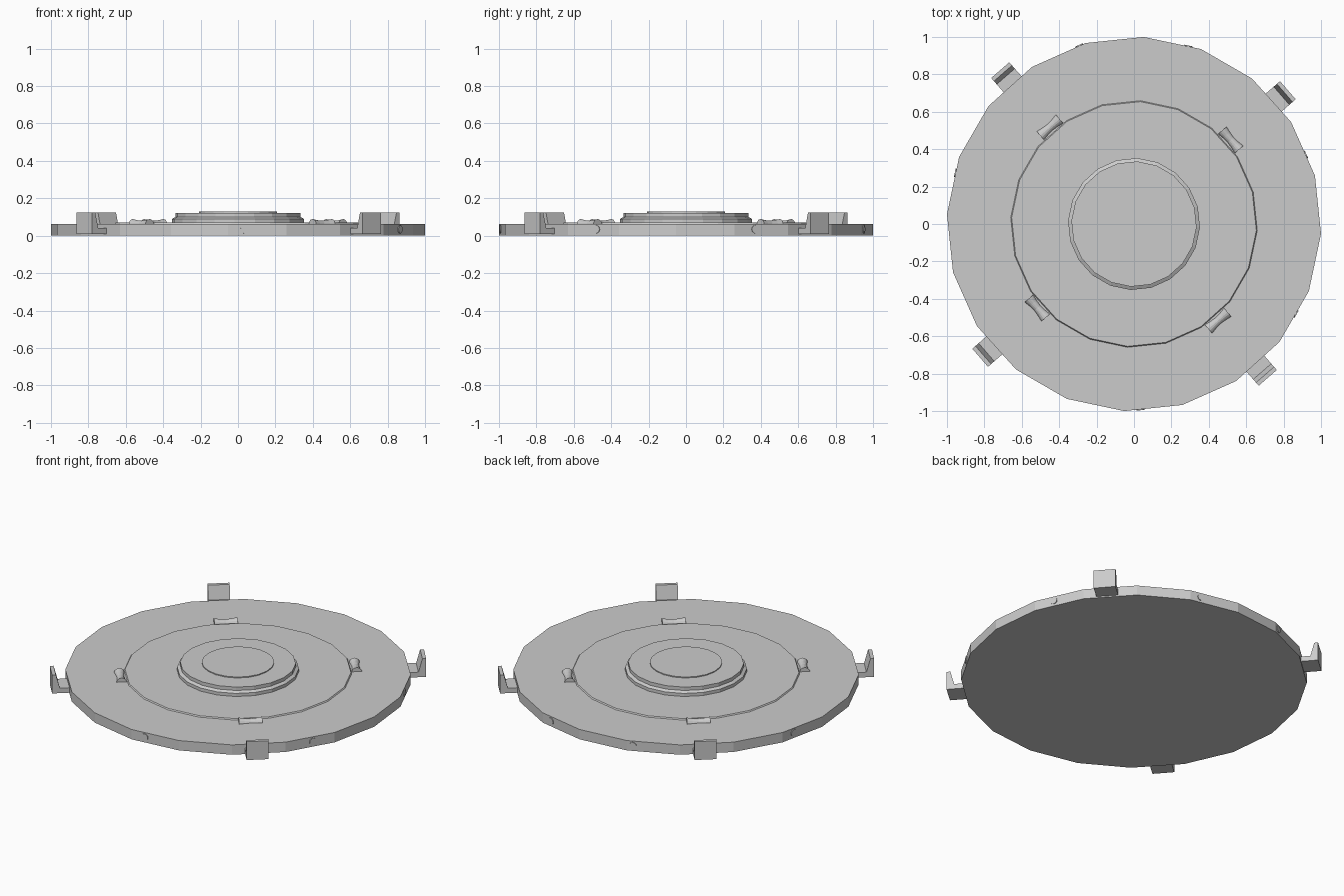
import bpy, bmesh
from math import radians, cos, sin, pi
from mathutils import Matrix

if "Cube" in bpy.data.objects:
    bpy.data.objects.remove(bpy.data.objects["Cube"])

OFFSET = radians(-3)  # disc facets are turned slightly


def make_object(name, bm):
    bmesh.ops.remove_doubles(bm, verts=bm.verts, dist=1e-5)
    bmesh.ops.recalc_face_normals(bm, faces=bm.faces)
    me = bpy.data.meshes.new(name)
    bm.to_mesh(me)
    bm.free()
    ob = bpy.data.objects.new(name, me)
    bpy.context.collection.objects.link(ob)
    return ob


def loft(name, rings):
    """Closed solid through a list of equal-length point rings."""
    bm = bmesh.new()
    rows = [[bm.verts.new(p) for p in ring] for ring in rings]
    n = len(rows[0])
    for a, b in zip(rows, rows[1:]):
        for i in range(n):
            j = (i + 1) % n
            bm.faces.new((a[i], a[j], b[j], b[i]))
    bm.faces.new(rows[0][::-1])
    bm.faces.new(rows[-1])
    return make_object(name, bm)


def turned(name, profile, sides=20):
    return loft(name, [[(r * cos(OFFSET + 2 * pi * i / sides),
                         r * sin(OFFSET + 2 * pi * i / sides), z)
                        for i in range(sides)] for r, z in profile])


# Main disc with a barely raised inner plateau
turned("base_disc", [(1.0014, 0), (1.0014, 0.063), (0.66, 0.063), (0.655, 0.070)])

# Stepped central hub
turned("centre_hub", [(0.353, 0.060), (0.353, 0.090), (0.335, 0.100),
                      (0.335, 0.122), (0.21, 0.122), (0.21, 0.128)])

# L-shaped edge clips and waisted grips, four of each
CLIP = [(0.93, 0.008), (1.09, 0.008), (1.09, 0.125), (1.068, 0.125),
        (1.045, 0.040), (0.93, 0.040)]
GRIP = [(-0.068, 0.031), (-0.035, 0.025), (0, 0.022), (0.035, 0.025), (0.068, 0.031)]
for k in range(4):
    turn = Matrix.Rotation(radians(41 + 90 * k), 4, 'Z')
    clip = loft(f"edge_clip_{k + 1}",
                [[(r, y, z) for r, z in CLIP] for y in (-0.064, 0.064)])
    clip.matrix_world = turn
    grip = loft(f"grip_{k + 1}",
                [[(0.685 + r * cos(pi * i / 8), y, 0.058 + r * sin(pi * i / 8))
                  for i in range(9)] for y, r in GRIP])
    grip.matrix_world = turn

# Small round pegs in the rim
for k, deg in enumerate((-88, -29, 22, 73, 107, 164)):
    a = radians(deg)
    # follow the flat facet the peg sits on
    step = 2 * pi / 20
    mid = OFFSET + (((a - OFFSET) // step) + 0.5) * step
    apothem = 1.0014 * cos(step / 2)
    shift = apothem * (sin(a - mid) / cos(a - mid))
    peg = loft(f"rim_peg_{k + 1}",
               [[(x, shift + 0.022 * cos(2 * pi * i / 12),
                  0.034 + 0.022 * sin(2 * pi * i / 12)) for i in range(12)]
                for x in (apothem - 0.02, apothem + 0.005)])
    peg.matrix_world = Matrix.Rotation(mid, 4, 'Z')
